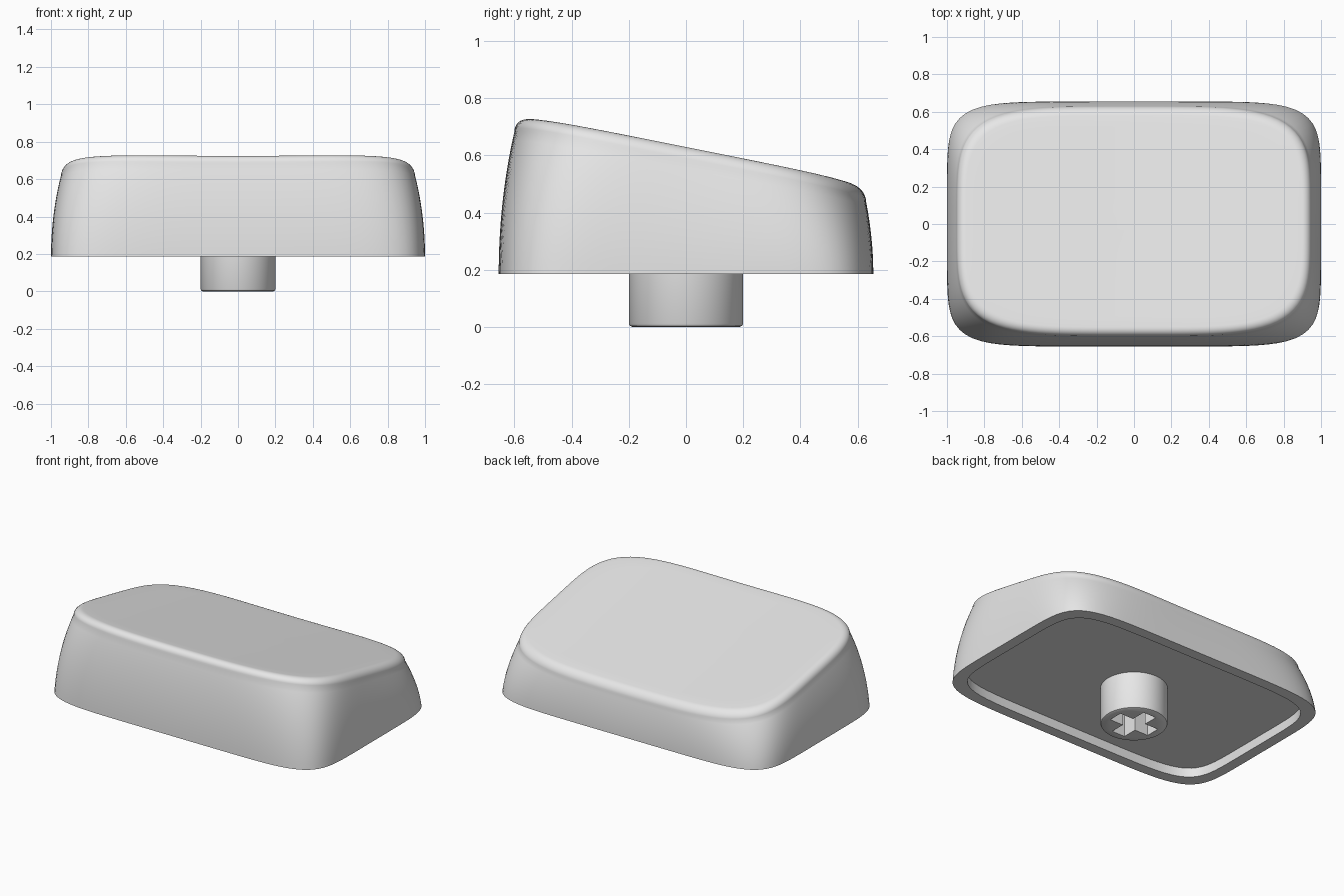
import bpy, bmesh, math

cube = bpy.data.objects.get("Cube")
if cube:
    bpy.data.objects.remove(cube, do_unlink=True)

grey = bpy.data.materials.new("light grey plastic")
grey.use_nodes = True
grey.diffuse_color = (0.8, 0.8, 0.8, 1)
grey.node_tree.nodes["Principled BSDF"].inputs["Base Color"].default_value = (0.8, 0.8, 0.8, 1)

BASE, FLOOR, SEGMENTS = 0.185, 0.245, 160


def top_height(x, y):
    """Sloping top, dished slightly across its width."""
    return 0.613 - 0.2 * y + 0.02 * x * x


def outline(half_x, front, back, power):
    """Rounded rectangle with bowed sides, as a superellipse."""
    mid, half_y = (front + back) / 2, (back - front) / 2
    points = []
    for i in range(SEGMENTS):
        angle = math.tau * i / SEGMENTS
        c, s = math.cos(angle), math.sin(angle)
        r = (abs(c) ** power + abs(s) ** power) ** (-1 / power)
        points.append((half_x * r * c, mid + half_y * r * s))
    return points


def loft(name, rings, cap_start, cap_end):
    """Join rings of equal length with quads and cap the chosen ends."""
    bm = bmesh.new()
    loops = [[bm.verts.new(p) for p in ring] for ring in rings]
    for a, b in zip(loops, loops[1:]):
        for i in range(len(a)):
            j = (i + 1) % len(a)
            bm.faces.new((a[i], a[j], b[j], b[i]))
    if cap_start:
        bm.faces.new(loops[0])
    if cap_end:
        bm.faces.new(loops[-1])
    bmesh.ops.recalc_face_normals(bm, faces=bm.faces)
    mesh = bpy.data.meshes.new(name)
    bm.to_mesh(mesh)
    bm.free()
    mesh.materials.append(grey)
    obj = bpy.data.objects.new(name, mesh)
    bpy.context.collection.objects.link(obj)
    return obj


def smooth(obj):
    bpy.ops.object.select_all(action='DESELECT')
    obj.select_set(True)
    bpy.context.view_layer.objects.active = obj
    bpy.ops.object.shade_smooth_by_angle(angle=math.radians(35))


# Cap: recessed floor, rim, curved walls, rounded edge, dished top
RADIUS, LEAN_X, LEAN_FRONT, LEAN_BACK = 0.05, 0.052, 0.055, 0.025
inner = outline(0.93, -0.585, 0.585, 6.7)
rings = [[(x, y, FLOOR) for x, y in inner], [(x, y, BASE) for x, y in inner]]

WALL_STEPS = 14
for k in range(WALL_STEPS + 1):
    u = k / WALL_STEPS
    lean = u ** 2
    pts = outline(1 - LEAN_X * lean, -0.655 + LEAN_FRONT * lean,
                  0.655 - LEAN_BACK * lean, 6.7 - 2.3 * u)
    rings.append([(x, y, BASE + u * (top_height(x, y) - RADIUS - BASE)) for x, y in pts])

EDGE_STEPS = 8
for k in range(1, EDGE_STEPS + 1):
    a = math.pi / 2 * k / EDGE_STEPS
    inset = RADIUS * (1 - math.cos(a))
    drop = RADIUS * (1 - math.sin(a))
    pts = outline(1 - LEAN_X - inset, -0.655 + LEAN_FRONT + inset,
                  0.655 - LEAN_BACK - inset, 4.4)
    rings.append([(x, y, top_height(x, y) - drop) for x, y in pts])

edge = rings[-1]
for scale in (0.9, 0.75, 0.6, 0.45, 0.3, 0.15, 0.03):
    rings.append([(x * scale, y * scale, top_height(x * scale, y * scale)) for x, y, z in edge])

smooth(loft("key_cap", rings, True, True))

# Stem: round post with a softened lower edge
post = []
for radius, z in ((0.188, 0), (0.196, 0.004), (0.2, 0.012), (0.2, FLOOR + 0.02)):
    post.append([(radius * math.cos(math.tau * i / 64), radius * math.sin(math.tau * i / 64), z)
                 for i in range(64)])
stem = loft("stem", post, True, True)

# Cross-shaped socket cut into the stem
ARM, HALF = 0.145, 0.047
corner = [(ARM, -HALF), (ARM, HALF), (HALF, HALF)]
cross = []
for turn in range(4):
    c, s = round(math.cos(turn * math.pi / 2)), round(math.sin(turn * math.pi / 2))
    cross += [(x * c - y * s, x * s + y * c) for x, y in corner]
cutter = loft("socket_cutter", [[(x, y, z) for x, y in cross] for z in (-0.1, 0.22)], True, True)
cutter.hide_render = True

cut = stem.modifiers.new("socket", 'BOOLEAN')
cut.operation = 'DIFFERENCE'
cut.solver = 'EXACT'
cut.object = cutter
bpy.context.view_layer.objects.active = stem
bpy.ops.object.modifier_apply(modifier=cut.name)
bpy.data.objects.remove(cutter, do_unlink=True)
smooth(stem)
